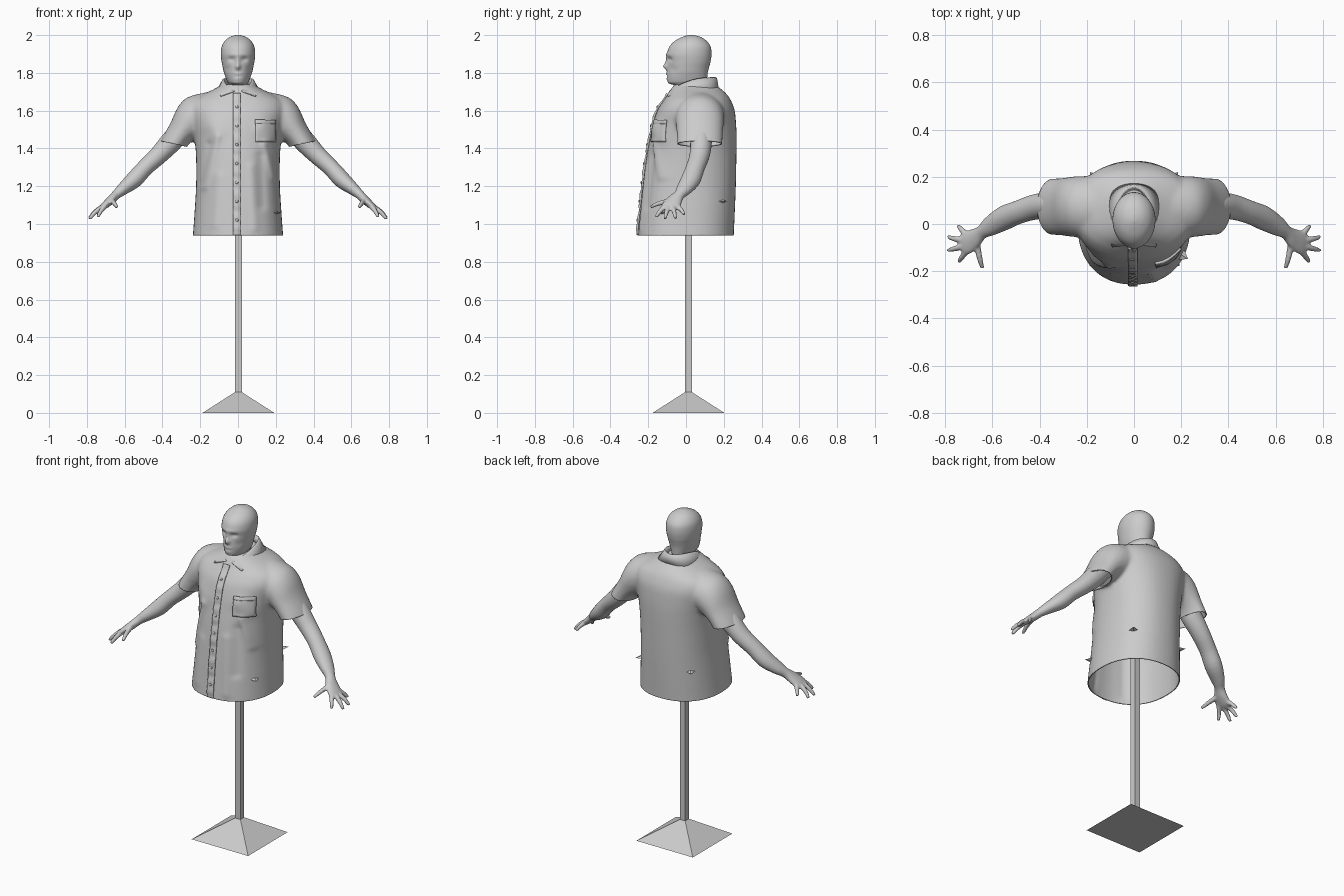
import bpy, bmesh
from math import sin, cos, pi, exp, radians, copysign
from mathutils import Vector, Matrix
from mathutils.bvhtree import BVHTree

if "Cube" in bpy.data.objects:
    bpy.data.objects.remove(bpy.data.objects["Cube"])

# ---------- helpers ----------
def spline(rows, n):
    """Catmull-Rom samples through rows of numbers."""
    out = []
    for i in range(len(rows) - 1):
        a, b, c, d = (rows[max(i - 1, 0)], rows[i], rows[i + 1], rows[min(i + 2, len(rows) - 1)])
        for k in range(n):
            t = k / n
            out.append(tuple(0.5 * (2 * q + (r - p) * t + (2 * p - 5 * q + 4 * r - s) * t * t
                                    + (3 * q - p - 3 * r + s) * t ** 3)
                             for p, q, r, s in zip(a, b, c, d)))
    return out + [rows[-1]]

def skin(bm, rings, closed=True):
    """Bridge a list of point rings; closed rings get end caps."""
    vs = [[bm.verts.new(p) for p in r] for r in rings]
    n = len(vs[0])
    for a, b in zip(vs, vs[1:]):
        for i in range(n if closed else n - 1):
            j = (i + 1) % n
            bm.faces.new((a[i], a[j], b[j], b[i]))
    if closed:
        bm.faces.new(vs[0])
        bm.faces.new(vs[-1])

def section(z, hw, yf, yb, p=2.0, n=48):
    def f(v):
        return copysign(abs(v) ** (2 / p), v)
    return [(hw * f(cos(2 * pi * i / n)), (yf + yb) / 2 + (yb - yf) / 2 * f(sin(2 * pi * i / n)), z)
            for i in range(n)]

def tube(bm, pts, n=20, steps=4):
    """Limb along points (x, y, z, thickness radius, width radius along y)."""
    rows = spline(pts, steps)
    rings = []
    for i, r in enumerate(rows):
        t = (Vector(rows[min(i + 1, len(rows) - 1)][:3]) - Vector(rows[max(i - 1, 0)][:3])).normalized()
        u = t.cross(Vector((0, 1, 0)))
        u = u.normalized() if u.length > .15 else Vector((.6, 0, .8))
        v = u.cross(t)
        rings.append([Vector(r[:3]) + u * r[3] * cos(2 * pi * k / n) + v * r[4] * sin(2 * pi * k / n)
                      for k in range(n)])
    skin(bm, rings)

def finish(name, bm, smooth=True, fix=True):
    if fix:
        bmesh.ops.recalc_face_normals(bm, faces=bm.faces)
    me = bpy.data.meshes.new(name)
    bm.to_mesh(me)
    bm.free()
    if smooth:
        me.shade_smooth()
    ob = bpy.data.objects.new(name, me)
    bpy.context.collection.objects.link(ob)
    return ob

def fuse(ob, voxel, iters):
    m = ob.modifiers.new("fuse", 'REMESH')
    m.mode, m.voxel_size, m.use_smooth_shade = 'VOXEL', voxel, True
    s = ob.modifiers.new("soften", 'SMOOTH')
    s.factor, s.iterations = 0.5, iters

def thicken(ob, t, offset=-1):
    m = ob.modifiers.new("cloth", 'SOLIDIFY')
    m.thickness, m.offset = t, offset

# ---------- stand ----------
for name, z0, z1, r0, r1 in (("stand_base", 0, .11, .19, .018), ("stand_pole", .11, 1.6, .018, .018)):
    bm = bmesh.new()
    bmesh.ops.create_cone(bm, cap_ends=True, segments=4, radius1=r0 * 2 ** .5, radius2=r1 * 2 ** .5, depth=z1 - z0,
                          matrix=Matrix.Translation((.002, .013, (z0 + z1) / 2)) @ Matrix.Rotation(pi / 4, 4, 'Z'))
    finish(name, bm, smooth=False)

# ---------- head and neck ----------
head_rows = [(1.62, .062, -.03, .115), (1.70, .06, -.035, .108), (1.728, .056, -.045, .106), (1.742, .05, -.085, .107),
             (1.755, .058, -.098, .11), (1.80, .074, -.1, .115), (1.83, .081, -.098, .122), (1.86, .087, -.097, .13),
             (1.90, .091, -.1, .135), (1.94, .086, -.087, .13), (1.97, .069, -.058, .108), (1.99, .043, -.02, .078),
             (2.0, .012, .01, .04)]
# face relief: x, z, x radius, z radius, push forward
relief = [(0, 1.833, .013, .016, .02), (0, 1.86, .009, .025, .01), (.034, 1.872, .017, .012, -.011),
          (-.034, 1.872, .017, .012, -.011), (0, 1.897, .05, .01, .004), (0, 1.795, .022, .006, .006),
          (0, 1.782, .02, .004, -.004), (0, 1.77, .018, .006, .004), (.055, 1.815, .016, .022, -.006),
          (-.055, 1.815, .016, .022, -.006)]
bm = bmesh.new()
skin(bm, [section(*r, n=72) for r in spline(head_rows, 6)])
for v in bm.verts:
    if v.co.y < 0 and v.co.z > 1.75:
        x, z = v.co.x, v.co.z
        v.co.y -= sum(d * exp(-((x - a) / rx) ** 2 - ((z - b) / rz) ** 2) for a, b, rx, rz, d in relief)
finish("head", bm)

# ---------- arms with hands ----------
bm = bmesh.new()
tube(bm, [(.27, .08, 1.53, .055, .058), (.35, .08, 1.44, .058, .058), (.42, .072, 1.365, .05, .054),
          (.49, .05, 1.30, .045, .05), (.55, .025, 1.235, .045, .052), (.61, -.01, 1.185, .033, .042),
          (.645, -.035, 1.155, .025, .03), (.675, -.06, 1.125, .023, .042), (.71, -.08, 1.095, .018, .05),
          (.73, -.085, 1.08, .011, .043)])
fingers = [((.668, -.07, 1.125), (.655, -.14, 1.11), (.642, -.187, 1.09)),
           ((.70, -.105, 1.10), (.725, -.135, 1.07), (.742, -.16, 1.037)),
           ((.71, -.09, 1.095), (.755, -.103, 1.063), (.787, -.112, 1.027)),
           ((.71, -.07, 1.095), (.757, -.063, 1.065), (.787, -.055, 1.03)),
           ((.70, -.055, 1.10), (.725, -.03, 1.08), (.745, -.008, 1.05))]
for a, b, c in fingers:
    tube(bm, [a + (.015, .015), b + (.0125, .0125), c + (.009, .009)], n=12)
arms = finish("arms", bm)
fuse(arms, .006, 4)
arms.modifiers.new("both sides", 'MIRROR')

# ---------- shirt body and sleeves, fused into one cloth ----------
torso = [(.88, .243, -.26, .252), (.94, .239, -.257, .253), (1.05, .231, -.246, .258), (1.2, .222, -.23, .264),
         (1.35, .222, -.21, .267), (1.45, .23, -.192, .268), (1.52, .243, -.178, .266), (1.60, .26, -.153, .258),
         (1.65, .245, -.122, .24), (1.68, .2, -.1, .222), (1.71, .135, -.083, .192), (1.74, .08, -.06, .15)]
sleeve = [(.17, 1.697, .12, 1.50, .13), (.265, 1.672, .18, 1.46, .13), (.318, 1.62, .21, 1.45, .127),
          (.36, 1.53, .245, 1.435, .122), (.412, 1.44, .273, 1.405, .12), (.437, 1.38, .298, 1.35, .12)]
bm = bmesh.new()
skin(bm, [section(*r, p=2.25) for r in spline(torso, 4)])
for side in (1, -1):
    rings = []
    for xo, zo, xi, zi, ry in spline(sleeve, 4):
        rings.append([(side * ((xo + xi) / 2 + (xo - xi) / 2 * cos(a)), .073 + ry * sin(a),
                       (zo + zi) / 2 + (zo - zi) / 2 * cos(a)) for a in (2 * pi * k / 36 for k in range(36))])
    skin(bm, rings)
form = finish("shirt_form", bm)
fuse(form, .01, 7)
deps = bpy.context.evaluated_depsgraph_get()
cloth = bpy.data.meshes.new_from_object(form.evaluated_get(deps))
bpy.data.objects.remove(form)
bm = bmesh.new()
bm.from_mesh(cloth)
# open the hem and the cuffs
bmesh.ops.bisect_plane(bm, geom=bm.verts[:] + bm.edges[:] + bm.faces[:], plane_co=(0, 0, .94),
                       plane_no=(0, 0, -1), clear_outer=True)
for side in (1, -1):
    faces = [f for f in bm.faces if all(v.co.x * side > .247 and v.co.z < 1.5 for v in f.verts)]
    edges = {e for f in faces for e in f.edges}
    verts = {v for f in faces for v in f.verts}
    bmesh.ops.bisect_plane(bm, geom=list(verts) + list(edges) + faces, plane_co=(side * .41, 0, 1.44),
                           plane_no=(side * .22, 0, -.97), clear_outer=True)
# drape folds on the front: segment ends (x, z), width, push forward
folds = [(-.11, 1.46, -.18, 1.2, .022, .013), (-.15, 1.42, -.2, 1.22, .02, -.012), (.14, 1.42, .19, 1.25, .02, .011),
         (.12, 1.36, .13, 1.1, .025, -.008), (-.1, 1.25, -.12, 1.0, .03, .006), (.07, 1.3, .09, .98, .025, .006),
         (.13, 1.51, .17, 1.46, .04, .012), (-.14, 1.52, -.12, 1.5, .05, .01)]
for v in bm.verts:
    if v.co.y < -.02 and abs(v.co.x) < .23:
        p = Vector((v.co.x, v.co.z))
        for x0, z0, x1, z1, w, d in folds:
            a, ab = Vector((x0, z0)), Vector((x1 - x0, z1 - z0))
            t = min(max((p - a).dot(ab) / ab.length_squared, 0), 1)
            v.co.y -= d * exp(-((p - a - ab * t).length / w) ** 2)
bm.normal_update()
surface = BVHTree.FromBMesh(bm)
thicken(finish("shirt", bm, fix=False), .006)

# ---------- placket, pocket and buttons laid on the shirt front ----------
def front_y(x, z):
    hit = surface.ray_cast(Vector((x, -1, z)), Vector((0, 1, 0)))[0]
    return hit.y if hit else -.08

def patch(name, x0, x1, z0, z1, nx, nz, lift, wave=0):
    bm = bmesh.new()
    rows = []
    for k in range(nz + 1):
        z = z0 + (z1 - z0) * k / nz
        xs = [x0 + (x1 - x0) * i / nx for i in range(nx + 1)]
        rows.append([(x, front_y(x, z) - lift - wave * sin(z * 75) * sin(z * 31), z) for x in xs])
    skin(bm, rows, closed=False)
    thicken(finish(name, bm), .012, 0)

patch("placket", -.026, .014, .942, 1.69, 4, 90, .003, .003)
patch("chest_pocket", .092, .195, 1.435, 1.545, 10, 10, .002)
patch("pocket_flap", .09, .197, 1.53, 1.55, 10, 3, .004)
for i in range(7):
    z = 1.02 + .1 * i
    bm = bmesh.new()
    bmesh.ops.create_uvsphere(bm, u_segments=12, v_segments=8, radius=.008,
                              matrix=Matrix.Translation((-.006, front_y(-.006, z) - .01, z)) @ Matrix.Diagonal((1, .5, 1, 1)))
    finish("button", bm)

# ---------- folded collar ----------
bm = bmesh.new()
rows = [[], [], [], []]
for k in range(45):
    a = radians(-166 + 332 * k / 44)
    f = (1 - cos(a)) / 2
    top = 1.775 - .072 * f ** 2.5
    b = a * .78
    rows[0].append((.07 * sin(a), .035 + .11 * cos(a), top - .04))
    rows[1].append((.074 * sin(a), .035 + .12 * cos(a), top))
    rows[2].append((.082 * sin(a), .035 + .127 * cos(a), top - .004))
    rows[3].append((.118 * sin(b), .035 + (.135 + .075 * f) * cos(b), 1.722 - .047 * f ** 2))
skin(bm, rows, closed=False)
thicken(finish("collar", bm), .005, 0)

# ---------- small pointed clips poking through the cloth ----------
for x, y, z in ((.17, .2, 1.12), (-.17, .2, 1.12), (.2, -.13, 1.06)):
    out = Vector((x, y, 0)).normalized()
    hit = surface.ray_cast(Vector((0, 0, z)) + out, -out)[0]
    bm = bmesh.new()
    bmesh.ops.create_cone(bm, cap_ends=True, segments=4, radius1=.035, radius2=0, depth=.05,
                          matrix=Matrix.Translation(hit + out * .008) @ out.to_track_quat('Z', 'Y').to_matrix().to_4x4()
                          @ Matrix.Diagonal((1, .35, 1, 1)))
    finish("clip", bm, smooth=False)
